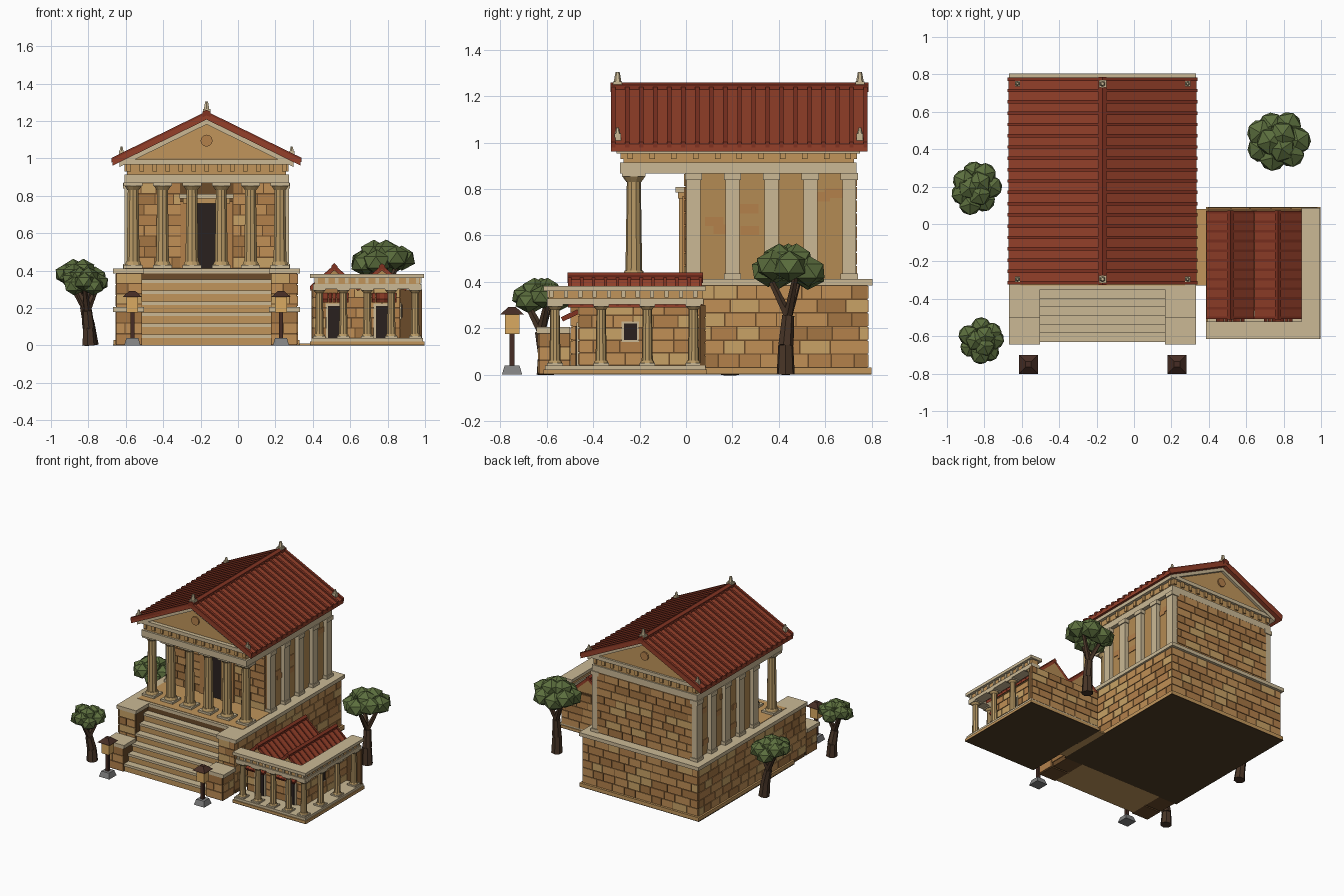
import bpy, bmesh, math, random
from mathutils import Vector, Matrix

if "Cube" in bpy.data.objects:
    bpy.data.objects.remove(bpy.data.objects["Cube"])
random.seed(4)

SRGB = dict(light=(.79, .72, .58), tan=(.75, .58, .36), wall=(.70, .54, .33), mortar=(.42, .30, .18),
            b1=(.75, .56, .34), b2=(.70, .50, .30), b3=(.78, .63, .40), b4=(.64, .46, .27),
            red=(.58, .26, .18), redrib=(.50, .21, .15), dark=(.18, .15, .14), bark=(.29, .22, .17),
            leaf=(.36, .43, .25), under=(.32, .25, .16), grey=(.5, .5, .5), post=(.28, .19, .16),
            glow=(.85, .66, .38), column=(.72, .60, .40))
MATS = {}
for k, c in SRGB.items():
    MATS[k] = bpy.data.materials.new(k)
    MATS[k].diffuse_color = (*[v ** 2.2 for v in c], 1)


class Part:
    """Collects primitives into one named object."""
    def __init__(self, name):
        self.name, self.bm, self.mats = name, bmesh.new(), []

    def paint(self, faces, mat):
        if mat not in self.mats:
            self.mats.append(mat)
        for f in faces:
            f.material_index = self.mats.index(mat)

    def cone(self, a, b, r0, r1, mat, n=10, spin=0.0):
        a, b = Vector(a), Vector(b)
        d = b - a
        m = Matrix.Translation((a + b) / 2) @ d.to_track_quat('Z', 'Y').to_matrix().to_4x4() @ Matrix.Rotation(spin, 4, 'Z')
        vs = bmesh.ops.create_cone(self.bm, cap_ends=True, segments=n, radius1=r0, radius2=r1, depth=d.length, matrix=m)['verts']
        self.paint({f for v in vs for f in v.link_faces}, mat)

    def box(self, x0, x1, y0, y1, z0, z1, mat):
        m = Matrix.Translation(((x0 + x1) / 2, (y0 + y1) / 2, (z0 + z1) / 2)) @ Matrix.Diagonal((x1 - x0, y1 - y0, z1 - z0, 1))
        vs = bmesh.ops.create_cube(self.bm, size=1, matrix=m)['verts']
        self.paint({f for v in vs for f in v.link_faces}, mat)

    def cbox(self, x, y, s, z0, z1, mat):
        self.box(x - s, x + s, y - s, y + s, z0, z1, mat)

    def prism(self, prof, y0, y1, mat):
        """Extrude an (x, z) profile along y."""
        a = [self.bm.verts.new((x, y0, z)) for x, z in prof]
        b = [self.bm.verts.new((x, y1, z)) for x, z in prof]
        n = len(prof)
        fs = [self.bm.faces.new(a), self.bm.faces.new(b[::-1])]
        fs += [self.bm.faces.new((a[i], b[i], b[(i + 1) % n], a[(i + 1) % n])) for i in range(n)]
        self.paint(fs, mat)

    def ball(self, c, r, mat):
        m = Matrix.Translation(c) @ Matrix.Rotation(random.uniform(0, 6), 4, 'Z') @ Matrix.Diagonal((r, r, r * .85, 1))
        vs = bmesh.ops.create_icosphere(self.bm, subdivisions=1, radius=1, matrix=m)['verts']
        self.paint({f for v in vs for f in v.link_faces}, mat)

    def bricks(self, axis, pos, out, u0, u1, z0, z1, h=.055):
        """Courses of thin blocks on a wall plane facing along axis."""
        rows = max(1, round((z1 - z0) / h))
        h, g = (z1 - z0) / rows, .003
        p0, p1 = sorted((pos - .002 * out, pos + .005 * out))
        for i in range(rows):
            u = u0
            while u < u1 - .01:
                e = u + random.uniform(.08, .14) * (.5 if u == u0 and i % 2 else 1)
                e = u1 if e > u1 - .035 else e
                mat, a = random.choice(['b1', 'b1', 'b2', 'b3', 'b4']), z0 + i * h + g
                if axis == 'x':
                    self.box(p0, p1, u + g, e - g, a, a + h - 2 * g, mat)
                else:
                    self.box(u + g, e - g, p0, p1, a, a + h - 2 * g, mat)
                u = e

    def done(self):
        bmesh.ops.recalc_face_normals(self.bm, faces=self.bm.faces)
        me = bpy.data.meshes.new(self.name)
        self.bm.to_mesh(me)
        self.bm.free()
        for k in self.mats:
            me.materials.append(MATS[k])
        bpy.context.collection.objects.link(bpy.data.objects.new(self.name, me))


def gable(cx, hw, zr, slope, t):
    ze = zr - slope * hw
    return [(cx - hw, ze), (cx, zr), (cx + hw, ze), (cx + hw, ze - t), (cx, zr - t), (cx - hw, ze - t)]


def tiled_roof(name, cx, hw, zr, slope, t, y0, y1, ribs, rw, rh, ridge):
    p = Part(name)
    p.prism(gable(cx, hw, zr, slope, t), y0, y1, 'red')
    for i in range(ribs):
        y = y0 + rw / 2 + (y1 - y0 - rw) * i / (ribs - 1)
        p.prism(gable(cx, hw + .004, zr + rh, slope, rh + .012), y - rw / 2, y + rw / 2, 'redrib')
    p.prism(gable(cx, ridge, zr + rh + .008, slope, .03), y0 - .003, y1 + .003, 'redrib')
    p.done()


def column(p, x, y, z0, z1, r, mat):
    h = z1 - z0
    p.cbox(x, y, r * 1.4, z0, z0 + h * .04, 'light')
    p.cone((x, y, z0 + h * .04), (x, y, z0 + h * .08), r * 1.3, r * 1.1, mat, 10)
    p.cone((x, y, z0 + h * .08), (x, y, z1 - h * .09), r, r * .84, mat, 10)
    p.cone((x, y, z1 - h * .09), (x, y, z1 - h * .04), r * .9, r * 1.35, mat, 10)
    p.cbox(x, y, r * 1.4, z1 - h * .04, z1, 'light')


CX = -.168   # temple centre line

# Podium with brick faces, plinth and cap
p = Part('podium')
p.box(CX - .5, CX + .5, -.345, .80, 0, .005, 'under')
p.box(CX - .498, CX + .498, -.345, .80, .004, .03, 'tan')
p.box(CX - .483, CX + .483, -.345, .783, .03, .385, 'mortar')
p.bricks('y', .783, 1, CX - .485, CX + .485, .03, .385)
p.box(CX - .5, CX + .5, -.345, .805, .385, .412, 'light')
p.box(CX - .44, CX + .44, -.33, .0, .41, .415, 'tan')
for s in (-1, 1):
    p.bricks('x', CX + s * .483, s, -.5, .785, .03, .385)
    # stepped stair cheeks
    for y0, y1, z in ((-.50, -.345, .412), (-.645, -.50, .205)):
        xa, xb = sorted((CX + s * .345, CX + s * .483))
        p.box(xa, xb, y0 + .012, y1, 0, z - .027, 'mortar')
        p.bricks('y', y0 + .012, -1, xa, xb, .005, z - .027)
        xa, xb = sorted((CX + s * .335, CX + s * .5))
        p.box(xa, xb, y0, y1, z - .027, z, 'light')
    p.bricks('x', CX + s * .483, s, -.633, -.5, .005, .178)
p.done()

# Front stairs
p = Part('stairs')
for i in range(7):
    z, y = .412 * (i + 1) / 7, -.63 + .0465 * i
    p.box(CX - .345, CX + .345, y + .008, -.34, z - .059, z - .018, 'tan')
    p.box(CX - .345, CX + .345, y, -.34, z - .018, z, 'light')
p.done()

# Inner hall with brick ends, panel sides and pilasters
p = Part('hall')
p.box(CX - .41, CX + .41, .0, .73, .41, .87, 'wall')
p.box(CX - .408, CX + .408, -.003, .733, .412, .868, 'mortar')
p.bricks('y', -.003, -1, CX - .40, CX - .14, .415, .868)
p.bricks('y', -.003, -1, CX + .14, CX + .40, .415, .868)
p.bricks('y', .733, 1, CX - .40, CX + .40, .415, .868)
for s in (-1, 1):
    for i in range(5):
        y, x = .032 + .168 * i, CX + s * .415
        p.box(x - .025, x + .025, y - .03, y + .03, .43, .85, 'light')
        p.box(x - .032, x + .032, y - .037, y + .037, .41, .435, 'light')
        p.box(x - .032, x + .032, y - .037, y + .037, .84, .87, 'light')
    for i in range(6):
        y, z = random.uniform(.08, .62), random.uniform(.46, .8)
        p.box(CX + s * .41 - .005, CX + s * .41 + .005, y, y + .08, z, z + .04, 'b2')
p.done()

p = Part('temple_door')
p.box(CX - .05, CX + .05, -.02, .01, .415, .76, 'dark')
for s in (-1, 1):
    p.box(CX + s * .07 - .022, CX + s * .07 + .022, -.03, .01, .41, .77, 'tan')
    p.box(CX + s * .12 - .022, CX + s * .12 + .022, -.015, .01, .41, .77, 'b2')
p.box(CX - .125, CX + .125, -.035, .01, .76, .785, 'tan')
p.box(CX - .145, CX + .145, -.045, .01, .785, .81, 'light')
p.done()

p = Part('front_columns')
for i in range(6):
    column(p, CX + .157 * (i - 2.5), -.225, .412, .872, .036, 'column')
p.done()

# Entablature: architrave, frieze with blocks, cornice
p = Part('entablature')
p.box(CX - .44, CX + .44, -.285, .735, .868, .915, 'light')
p.box(CX - .425, CX + .425, -.27, .725, .915, .97, 'tan')
p.box(CX - .45, CX + .45, -.295, .745, .968, .995, 'light')
for i in range(13):
    x = CX - .415 + .83 * i / 12
    p.box(x - .012, x + .012, -.282, .737, .93, .97, 'tan')
for i in range(11):
    y = -.24 + .094 * i
    p.box(CX - .438, CX + .438, y - .012, y + .012, .93, .97, 'tan')
p.done()

p = Part('pediments')
p.prism([(CX - .44, .99), (CX, 1.205), (CX + .44, .99)], -.265, .73, 'tan')
p.prism(gable(CX, .465, 1.217, .49, .035), -.30, .75, 'light')
for y0, y1 in ((-.265, -.275), (.73, .74)):
    p.cone((CX, y0, 1.095), (CX, y1, 1.095), .032, .032, 'b2', 12)
p.done()

tiled_roof('temple_roof', CX, .503, 1.24, .49, .032, -.323, .783, 19, .018, .012, .022)

# Roof end ornaments
p = Part('roof_ornaments')
for y in (-.295, .75):
    p.cbox(CX, y, .02, 1.235, 1.265, 'light')
    p.cone((CX, y, 1.26), (CX, y, 1.305), .017, .009, 'light', 6)
    for s in (-1, 1):
        p.cbox(CX + s * .455, y, .014, 1.01, 1.04, 'light')
        p.cone((CX + s * .455, y, 1.04), (CX + s * .455, y, 1.065), .012, .006, 'light', 6)
p.done()

# Annex: floor, colonnade, beam
p = Part('annex_colonnade')
p.box(.385, .997, -.615, .09, 0, .005, 'under')
p.box(.33, .39, -.33, .08, 0, .01, 'tan')
p.box(.385, .997, -.615, .09, .004, .022, 'tan')
p.box(.392, .99, -.608, .085, .022, .04, 'light')
for i in range(5):
    column(p, .435 + .128 * i, -.565, .04, .305, .024, 'column')
for i in range(1, 4):
    column(p, .947, -.565 + .199 * i, .04, .305, .024, 'column')
for x0, y0, x1, y1 in ((.40, -.60, .98, -.53), (.91, -.60, .98, .075)):
    p.box(x0, x1, y0, y1, .303, .328, 'light')
    p.box(x0 + .008, x1 - .008, y0 + .008, y1 - .004, .328, .362, 'tan')
    p.box(x0 - .014, x1 + .014, y0 - .014, y1 + .01, .36, .382, 'light')
for i in range(11):
    x, y = .42 + .054 * i, -.58 + .062 * i
    p.box(x - .009, x + .009, -.6, -.58, .332, .36, 'light')
    p.box(.96, .98, y - .009, y + .009, .332, .36, 'light')
p.done()

# Annex rooms with doors, windows and awnings
p = Part('annex_rooms')
p.box(.40, .865, -.46, .07, .03, .31, 'mortar')
p.box(.392, .985, .06, .082, .03, .30, 'mortar')
p.bricks('y', .082, 1, .392, .985, .03, .30)
p.bricks('y', -.46, -1, .40, .865, .04, .31)
p.bricks('x', .865, 1, -.46, .06, .04, .31)
p.bricks('x', .40, -1, -.46, .06, .04, .31)
for x in (.515, .77):
    p.prism([(x - .115, .30), (x, .405), (x + .115, .30)], -.46, .07, 'wall')
    p.box(x - .045, x + .045, -.472, -.45, .04, .225, 'light')
    p.box(x - .033, x + .033, -.476, -.45, .04, .21, 'dark')
    for i in range(7):   # awning strips
        a = x - .077 + .022 * i
        p.cone((a + .011, -.465, .272), (a + .011, -.535, .238), .0145, .0145, 'red' if i % 2 else 'redrib', 4, math.pi / 4)
for y in (-.24,):
    p.box(.86, .875, y - .038, y + .038, .14, .23, 'light')
    p.box(.86, .879, y - .028, y + .028, .15, .22, 'dark')
p.done()
for x, n in ((.515, 'left'), (.77, 'right')):
    tiled_roof('annex_roof_' + n, x, .127, .424, .88, .022, -.508, .07, 12, .014, .008, .016)

# Lanterns
for x, n in ((-.565, 'left'), (.23, 'right')):
    p = Part('lantern_' + n)
    q, y = math.pi / 4, -.75
    p.cone((x, y, 0), (x, y, .04), .062, .045, 'grey', 4, q)
    p.cbox(x, y, .011, .04, .175, 'post')
    p.cbox(x, y, .031, .175, .262, 'glow')
    p.cone((x, y, .26), (x, y, .292), .072, .022, 'post', 4, q)
    p.done()

# Trees: (crown x, y), trunk foot offset, crown radius, crown centre height
for n, x, y, dx, dy, R, zc in (('left_back', -.845, .19, .06, 0, .152, .37), ('left_front', -.815, -.625, .02, .02, .135, .335),
                               ('right', .77, .44, .01, -.01, .18, .455)):
    p = Part('tree_' + n)
    foot, mid, fork = Vector((x + dx, y + dy, 0)), Vector((x + dx * .8, y + dy, zc * .28)), Vector((x + dx * .4, y, zc * .56))
    p.cone(foot, mid, .04, .033, 'bark', 7)
    p.cone(mid, fork, .034, .027, 'bark', 7)
    for i in range(3):
        a = i * 2.1 + .4
        p.cone(fork, (x + math.cos(a) * R * .5, y + math.sin(a) * R * .5, zc - .02), .02, .012, 'bark', 5)
    for i in range(7):
        a = i * math.tau / 7 + random.uniform(-.2, .2)
        d = R * random.uniform(.5, .6)
        p.ball((x + math.cos(a) * d, y + math.sin(a) * d, zc + random.uniform(-.03, .02)), R * .44, 'leaf')
    for i in range(3):
        a = i * 2.1 + 1
        p.ball((x + math.cos(a) * R * .24, y + math.sin(a) * R * .24, zc + R * .24), R * .44, 'leaf')
    p.done()

for m in bpy.data.materials:
    if m.users and not m.is_grease_pencil:
        m.use_nodes = True
        m.node_tree.nodes["Principled BSDF"].inputs["Base Color"].default_value = m.diffuse_color
